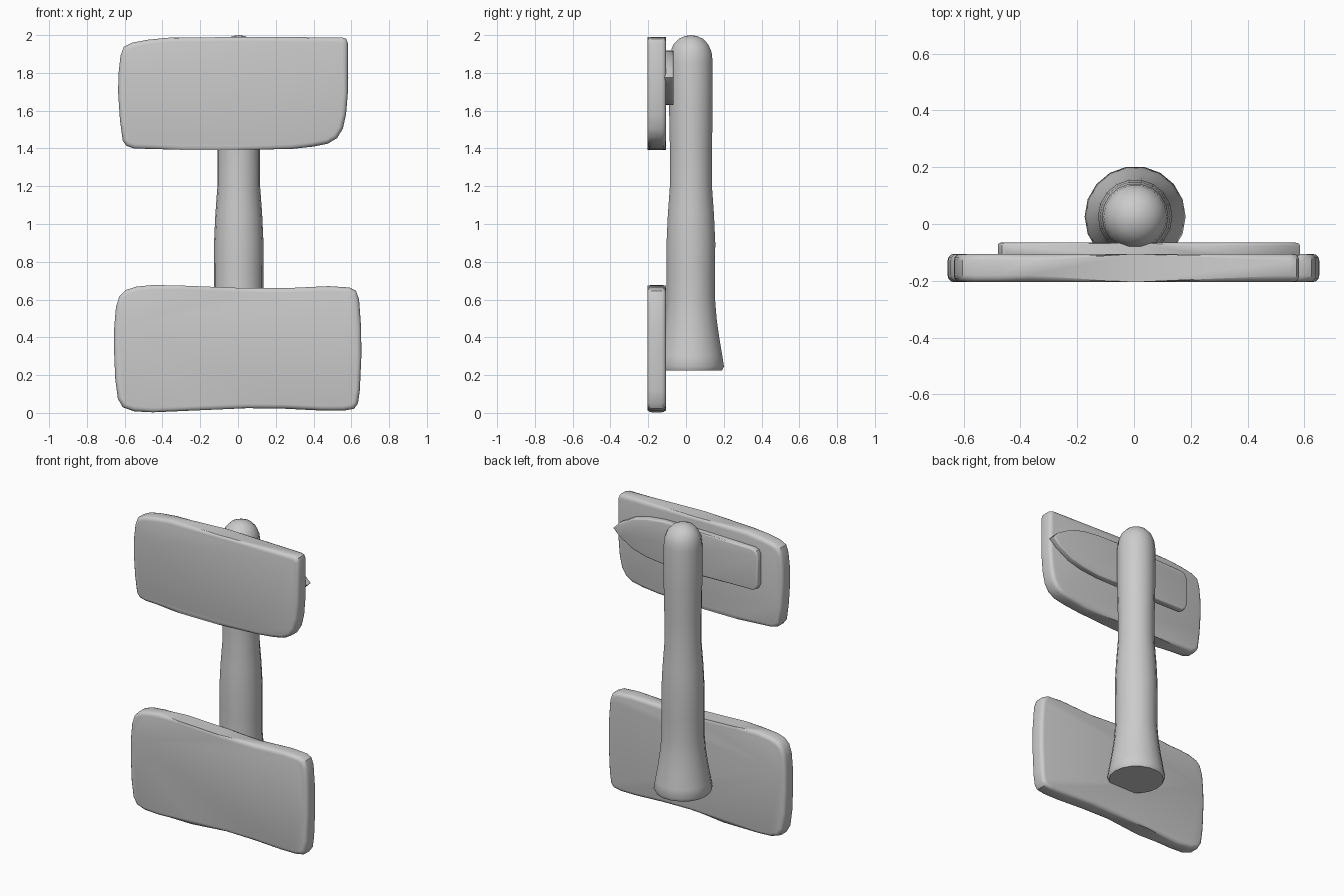
import bpy, bmesh
from math import sin, cos, pi


def finish(bm, name, angle):
    bmesh.ops.recalc_face_normals(bm, faces=bm.faces[:])
    me = bpy.data.meshes.new(name)
    bm.to_mesh(me)
    bm.free()
    ob = bpy.data.objects.new(name, me)
    bpy.context.collection.objects.link(ob)
    bpy.ops.object.select_all(action='DESELECT')
    ob.select_set(True)
    bpy.context.view_layer.objects.active = ob
    bpy.ops.object.shade_smooth_by_angle(angle=angle)
    return ob


def plank(name, outline, y0, y1, bevel):
    """Extrude an x/z outline along y and round the rims of both faces."""
    bm = bmesh.new()
    front = bm.faces.new([bm.verts.new((x, y0, z)) for x, z in outline])
    ext = bmesh.ops.extrude_face_region(bm, geom=[front])
    for v in ext['geom']:
        if isinstance(v, bmesh.types.BMVert):
            v.co.y = y1
    if front.is_valid is False or len([f for f in bm.faces if len(f.verts) > 4]) < 2:
        bm.faces.new([v for v in bm.verts if abs(v.co.y - y0) < 1e-5])
    rims = [e for e in bm.edges if abs(e.verts[0].co.y - e.verts[1].co.y) < 1e-5]
    bmesh.ops.bevel(bm, geom=rims, offset=bevel, offset_type='OFFSET',
                    segments=3, profile=0.5, affect='EDGES', clamp_overlap=False)
    return finish(bm, name, 0.7)


# Post: stacked rings with flared foot and domed top
profile = [(0.225, 0.168), (0.245, 0.178), (0.30, 0.169), (0.40, 0.152),
           (0.50, 0.138), (0.60, 0.130), (0.75, 0.130), (0.90, 0.131),
           (1.05, 0.124), (1.20, 0.113), (1.40, 0.113), (1.60, 0.117),
           (1.86, 0.117), (1.91, 0.111), (1.95, 0.094), (1.98, 0.066), (1.995, 0.032)]
SIDES = 18
bm = bmesh.new()
rings = [[bm.verts.new((0.004 + r * cos(2 * pi * i / SIDES),
                        0.026 + r * sin(2 * pi * i / SIDES), z))
          for i in range(SIDES)] for z, r in profile]
for a, b in zip(rings, rings[1:]):
    for i in range(SIDES):
        j = (i + 1) % SIDES
        bm.faces.new((a[i], a[j], b[j], b[i]))
bm.faces.new(rings[0])
tip = bm.verts.new((0.004, 0.026, 2.0))
for i in range(SIDES):
    bm.faces.new((rings[-1][i], rings[-1][(i + 1) % SIDES], tip))
finish(bm, "post", 0.7)

# Upper board
plank("upper_board", [
    (-0.635, 1.70), (-0.632, 1.80), (-0.622, 1.89), (-0.605, 1.937), (-0.56, 1.96),
    (-0.48, 1.975), (-0.37, 1.986), (0.0, 1.99), (0.55, 1.988), (0.573, 1.98),
    (0.582, 1.955), (0.582, 1.70), (0.572, 1.58), (0.555, 1.505), (0.525, 1.455),
    (0.475, 1.425), (0.40, 1.41), (0.28, 1.397), (0.0, 1.393), (-0.30, 1.393),
    (-0.55, 1.40), (-0.59, 1.413), (-0.61, 1.44), (-0.625, 1.55)], -0.205, -0.105, 0.024)

# Lower board
plank("lower_board", [
    (-0.657, 0.35), (-0.655, 0.46), (-0.646, 0.56), (-0.628, 0.618), (-0.595, 0.65),
    (-0.54, 0.668), (-0.45, 0.677), (-0.30, 0.674), (0.0, 0.662), (0.25, 0.660),
    (0.48, 0.671), (0.59, 0.664), (0.625, 0.646), (0.641, 0.60), (0.652, 0.45),
    (0.653, 0.30), (0.645, 0.12), (0.635, 0.05), (0.615, 0.022), (0.56, 0.012),
    (0.45, 0.012), (0.25, 0.022), (0.05, 0.025), (-0.20, 0.014), (-0.45, 0.003),
    (-0.55, 0.008), (-0.61, 0.03), (-0.636, 0.075), (-0.65, 0.18)], -0.205, -0.105, 0.024)

# Pointed plank on the back of the upper board
plank("back_arrow", [
    (0.585, 1.775), (0.54, 1.82), (0.44, 1.876), (0.34, 1.903), (0.22, 1.916),
    (0.0, 1.918), (-0.44, 1.91), (-0.465, 1.90), (-0.48, 1.87), (-0.48, 1.68),
    (-0.465, 1.648), (-0.44, 1.637), (0.0, 1.63), (0.22, 1.632), (0.34, 1.645),
    (0.44, 1.672), (0.54, 1.73)], -0.115, -0.066, 0.01)
